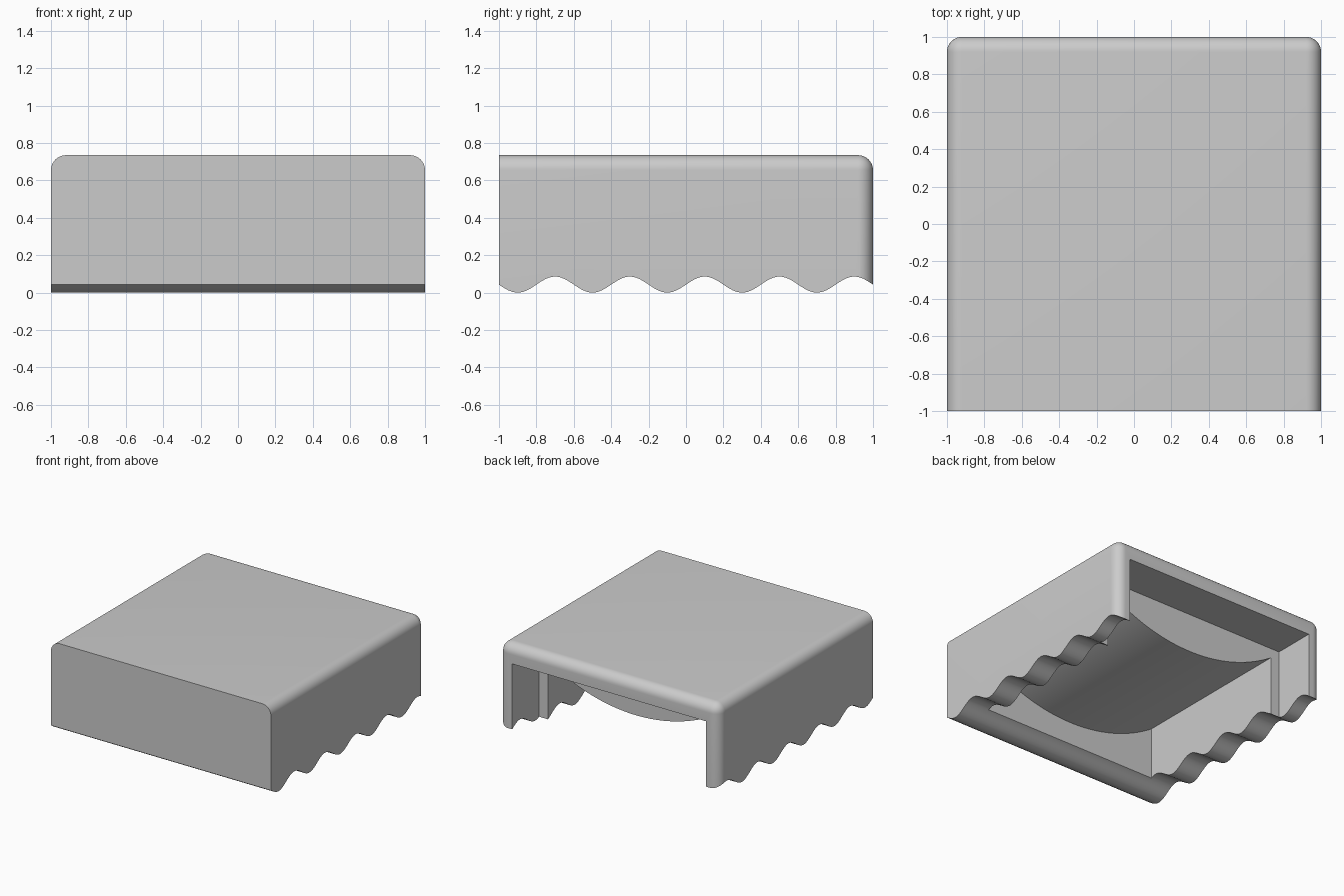
import bpy
import bmesh
from math import sin, pi, sqrt
from mathutils import Vector

cube = bpy.data.objects.get("Cube")
if cube:
    bpy.data.objects.remove(cube, do_unlink=True)

HEIGHT = 0.735
FLOOR = -0.3          # below the lowest point, trimmed by the wave
ROUND = 0.08


def add_object(name, bm):
    bmesh.ops.recalc_face_normals(bm, faces=bm.faces)
    mesh = bpy.data.meshes.new(name)
    bm.to_mesh(mesh)
    bm.free()
    obj = bpy.data.objects.new(name, mesh)
    bpy.context.collection.objects.link(obj)
    return obj


def prism(name, profile, axis, lo, hi):
    """Extrude a profile of (x or y, z) points along the y or x axis."""
    bm = bmesh.new()
    if axis == "y":
        points = [(u, lo, z) for u, z in profile]
    else:
        points = [(lo, u, z) for u, z in profile]
    face = bm.faces.new([bm.verts.new(p) for p in points])
    out = bmesh.ops.extrude_face_region(bm, geom=[face])
    step = Vector((0, hi - lo, 0)) if axis == "y" else Vector((hi - lo, 0, 0))
    verts = [v for v in out["geom"] if isinstance(v, bmesh.types.BMVert)]
    bmesh.ops.translate(bm, vec=step, verts=verts)
    return add_object(name, bm)


# Material
grey = bpy.data.materials.new("light_grey")
grey.use_nodes = True
colour = (0.6, 0.6, 0.6, 1)
grey.diffuse_color = colour
grey.node_tree.nodes["Principled BSDF"].inputs["Base Color"].default_value = colour

# Outer block, rounded on the top sides and around the back
bm = bmesh.new()
bmesh.ops.create_cube(bm, size=2)
for v in bm.verts:
    v.co.z = HEIGHT if v.co.z > 0 else FLOOR


def is_rounded(edge):
    mid = (edge.verts[0].co + edge.verts[1].co) / 2
    top, back, side = mid.z > HEIGHT - 0.01, mid.y > 0.99, abs(mid.x) > 0.99
    return (top and (back or side)) or (back and side)


bmesh.ops.bevel(bm, geom=[e for e in bm.edges if is_rounded(e)], offset=ROUND,
                segments=10, profile=0.5, affect="EDGES")
housing = add_object("housing", bm)
housing.data.materials.append(grey)

# Main cavity under a ceiling that sags in a circular arc
half, rim, sag = 0.8, 0.5, 0.24
radius = (half ** 2 + sag ** 2) / (2 * sag)
arc = []
for i in range(41):
    x = half - 2 * half * i / 40
    arc.append((x, rim + radius - sag - sqrt(radius ** 2 - x ** 2)))
main_cavity = prism("main_cavity_cutter",
                    [(-half, FLOOR - 0.1), (half, FLOOR - 0.1)] + arc, "y", -0.75, 0.7)

# Wider recess, open at the back
w = 0.88
back_recess = prism("back_recess_cutter",
                    [(-w, FLOOR - 0.1), (w, FLOOR - 0.1), (w, 0.58), (-w, 0.58)],
                    "y", 0.65, 1.2)

# Wavy underside
wave = []
for i in range(106):
    y = -1.05 + 2.1 * i / 105
    wave.append((y, 0.043 - 0.043 * sin(2 * pi * (y + 1) / 0.4)))
wave_cut = prism("wave_cutter", [(1.05, FLOOR - 0.2), (-1.05, FLOOR - 0.2)] + wave,
                 "x", -1.2, 1.2)

# Cut the block, then remove the cutters
bpy.ops.object.select_all(action="DESELECT")
bpy.context.view_layer.objects.active = housing
housing.select_set(True)
for cutter in (main_cavity, back_recess, wave_cut):
    cutter.hide_render = True
    mod = housing.modifiers.new(cutter.name, "BOOLEAN")
    mod.operation = "DIFFERENCE"
    mod.solver = "EXACT"
    mod.object = cutter
    bpy.ops.object.modifier_apply(modifier=mod.name)
    bpy.data.objects.remove(cutter, do_unlink=True)
bpy.ops.object.shade_smooth_by_angle(angle=pi / 6)
